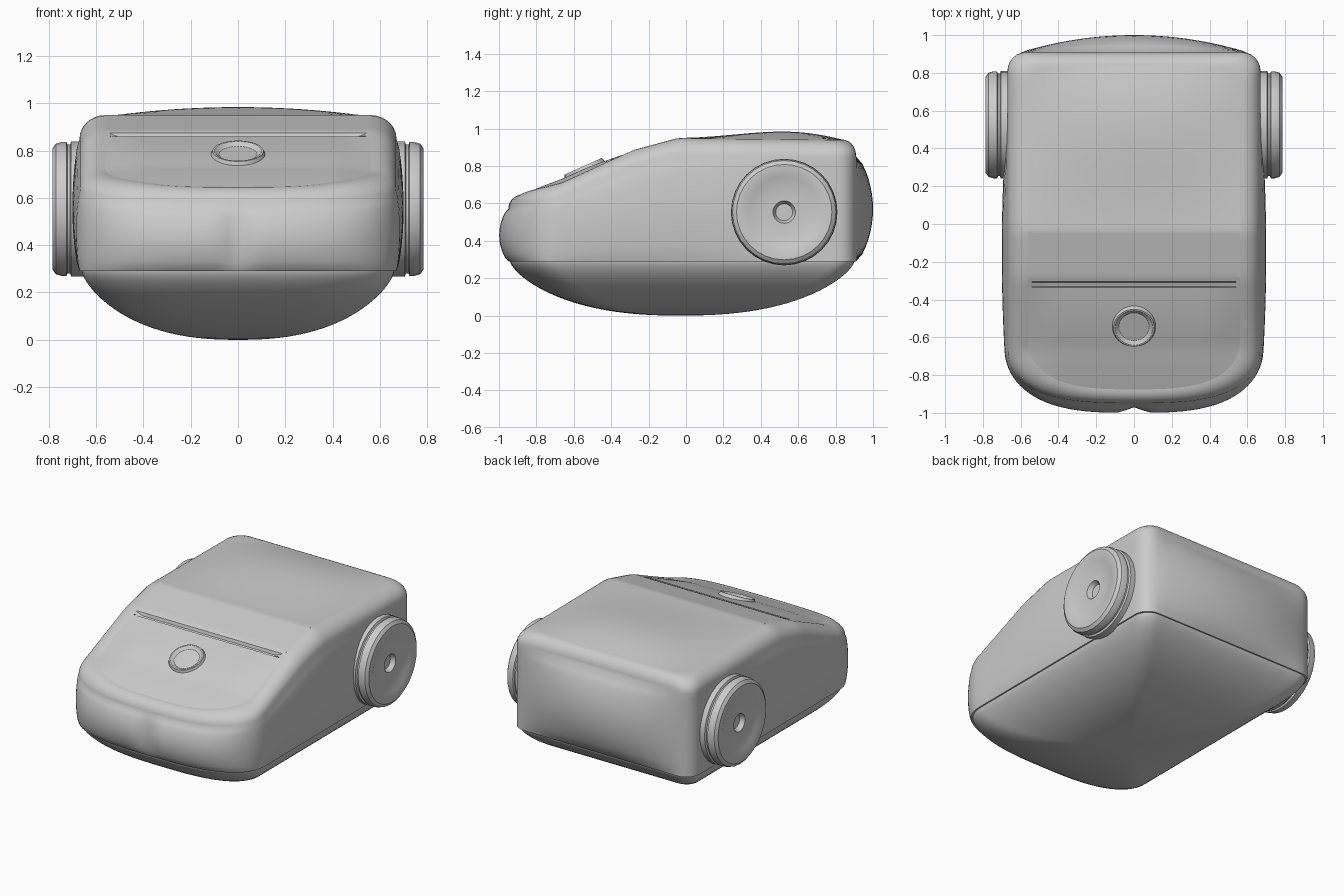
import bpy, bmesh, math
from mathutils import Matrix, Vector

if "Cube" in bpy.data.objects:
    bpy.data.objects.remove(bpy.data.objects["Cube"])


def interp(y, pts):
    for (a, za), (b, zb) in zip(pts, pts[1:]):
        if y <= b:
            return za + (zb - za) * max(0, (y - a) / (b - a))
    return pts[-1][1]


def edge_z(y):
    # height where the side wall meets the rounded shoulder
    return interp(y, [(-.95, .57), (-.67, .63), (-.25, .80), (-.04, .85), (.92, .85)])


def roof_z(x, y):
    # sloped hood, steeper mid strip, flat roof, each softly crowned
    z = interp(y, [(-.88, .645), (-.66, .71), (-.28, .885), (-.04, .95), (.84, .94)])
    across = max(0, 1 - (x / .56) ** 2)
    if y > -.04:
        z += .04 * across * math.sin(math.pi * min(1, (y + .04) / .88) ** 1.6)
    elif y < -.33:
        z += .022 * min(1, across * 2) * max(0, math.sin(math.pi * (y + .88) / .55))
    if abs(x) < .54 and abs(y + .32) < .012:
        z -= .018
    return z


def finish(name, bm, angle=35):
    bmesh.ops.remove_doubles(bm, verts=bm.verts, dist=1e-5)
    bmesh.ops.recalc_face_normals(bm, faces=bm.faces)
    mesh = bpy.data.meshes.new(name)
    bm.to_mesh(mesh)
    bm.free()
    obj = bpy.data.objects.new(name, mesh)
    bpy.context.collection.objects.link(obj)
    bpy.ops.object.select_all(action='DESELECT')
    obj.select_set(True)
    bpy.context.view_layer.objects.active = obj
    bpy.ops.object.shade_smooth_by_angle(angle=math.radians(angle))
    return obj


# Plan outline: curved front, straight sides, small rear corners
half = []
for i in range(25):
    x = math.sin(i / 24 * math.pi / 2)
    half.append((.67 * x, -.67 - .28 * max(0, 1 - x ** 3) ** .45))
half += [(.67, -.67 + 1.48 * i / 36) for i in range(1, 37)]
half += [(.57 + .1 * math.cos(i * math.pi / 12), .81 + .1 * math.sin(i * math.pi / 12)) for i in range(1, 7)]
half += [(.57 * (1 - i / 10), .91) for i in range(1, 11)]
outline = half + [(-x, y) for x, y in half[-2:0:-1]]


def inset(x, y):
    return x * .56 / .67, -.02 + (y + .02) * .92


def wall_point(x, y, t):
    # pillowed walls with a shallow nose dent at the front centre
    s = math.sin(math.pi * t) ** .65 if 0 < t < 1 else 0
    px, py = x, y
    if y < -.67:
        f = (-.67 - y) / .28
        py -= s * (.05 * f - .03 * math.exp(-(x / .05) ** 2))
    if y > .9:
        py += .09 * s * max(0, 1 - (x / .6) ** 2)
    px += math.copysign(.03, x) * s * (abs(x) / .67) ** 8 * max(0, 1 - ((y + .15) / .75) ** 2)
    return px, py, .29 + (edge_z(y) - .29) * t


# Body shell: domed belly, walls and rounded shoulder
rings = []
for i in range(1, 25):
    s = math.sin(i / 24 * math.pi / 2)
    z = .29 * (1 - max(0, 1 - s ** 2.4) ** .7)
    rings.append([(x * s * .985, -.03 + (y + .03) * s * .99, z) for x, y in outline])
for i in range(15):
    rings.append([wall_point(x, y, i / 14) for x, y in outline])
for i in range(1, 8):
    a = i / 7 * math.pi / 2
    ring = []
    for x, y in outline:
        ix, iy = inset(x, y)
        lo, hi = edge_z(y), roof_z(ix, iy)
        ring.append((ix + (x - ix) * math.cos(a), iy + (y - iy) * math.cos(a), lo + (hi - lo) * math.sin(a)))
    rings.append(ring)
bm = bmesh.new()
loops = [[bm.verts.new(p) for p in r] for r in rings]
n = len(outline)
for a, b in zip(loops, loops[1:]):
    for i in range(n):
        bm.faces.new((a[i], a[(i + 1) % n], b[(i + 1) % n], b[i]))
tip = bm.verts.new((0, -.03, 0))
for i in range(n):
    bm.faces.new((tip, loops[0][(i + 1) % n], loops[0][i]))
finish("body_shell", bm, 40)

# Top panel: flat outline sliced into a grid, then lifted to the roof shape
bm = bmesh.new()
bm.faces.new([bm.verts.new((*inset(x, y), 0)) for x, y in outline])
cuts = [(Vector((-.54 + .045 * i, 0, 0)), Vector((1, 0, 0))) for i in range(25)]
rows = [-.85 + .04 * i for i in range(42)] + [-.04, -.28, -.336, -.331, -.309, -.304]
cuts += [(Vector((0, y, 0)), Vector((0, 1, 0))) for y in rows]
for co, no in cuts:
    bmesh.ops.bisect_plane(bm, geom=bm.verts[:] + bm.edges[:] + bm.faces[:], plane_co=co, plane_no=no, dist=1e-5)
for v in bm.verts:
    v.co.z = roof_z(v.co.x, v.co.y)
finish("top_panel", bm, 25)


def lathe(name, profile, matrix, steps):
    # spin (radius, height) pairs around local z
    bm = bmesh.new()
    vs = [bm.verts.new((r, 0, h)) for r, h in profile]
    es = [bm.edges.new(p) for p in zip(vs, vs[1:])]
    bmesh.ops.spin(bm, geom=vs + es, cent=(0, 0, 0), axis=(0, 0, 1), angle=math.tau, steps=steps)
    bm.transform(matrix)
    return finish(name, bm)


# Round recessed badge on the hood
lathe("hood_ring", [(0, -.002), (.08, -.002), (.1, .012), (.108, .012), (.118, -.01)],
      Matrix.Translation((0, -.545, .787)) @ Matrix.Rotation(math.radians(24), 4, 'X'), 40)

# Side wheels with dished hubs
wheel = [(0, .735), (.045, .735), (.06, .765), (.1, .765), (.19, .775), (.215, .785),
         (.255, .785), (.276, .77), (.283, .745), (.283, .725), (.272, .72),
         (.272, .71), (.285, .705), (.285, .64), (0, .64)]
for side, label in ((1, "right"), (-1, "left")):
    lathe("wheel_" + label, wheel,
          Matrix.Translation((0, .525, .553)) @ Matrix.Rotation(side * math.pi / 2, 4, 'Y'), 32)
